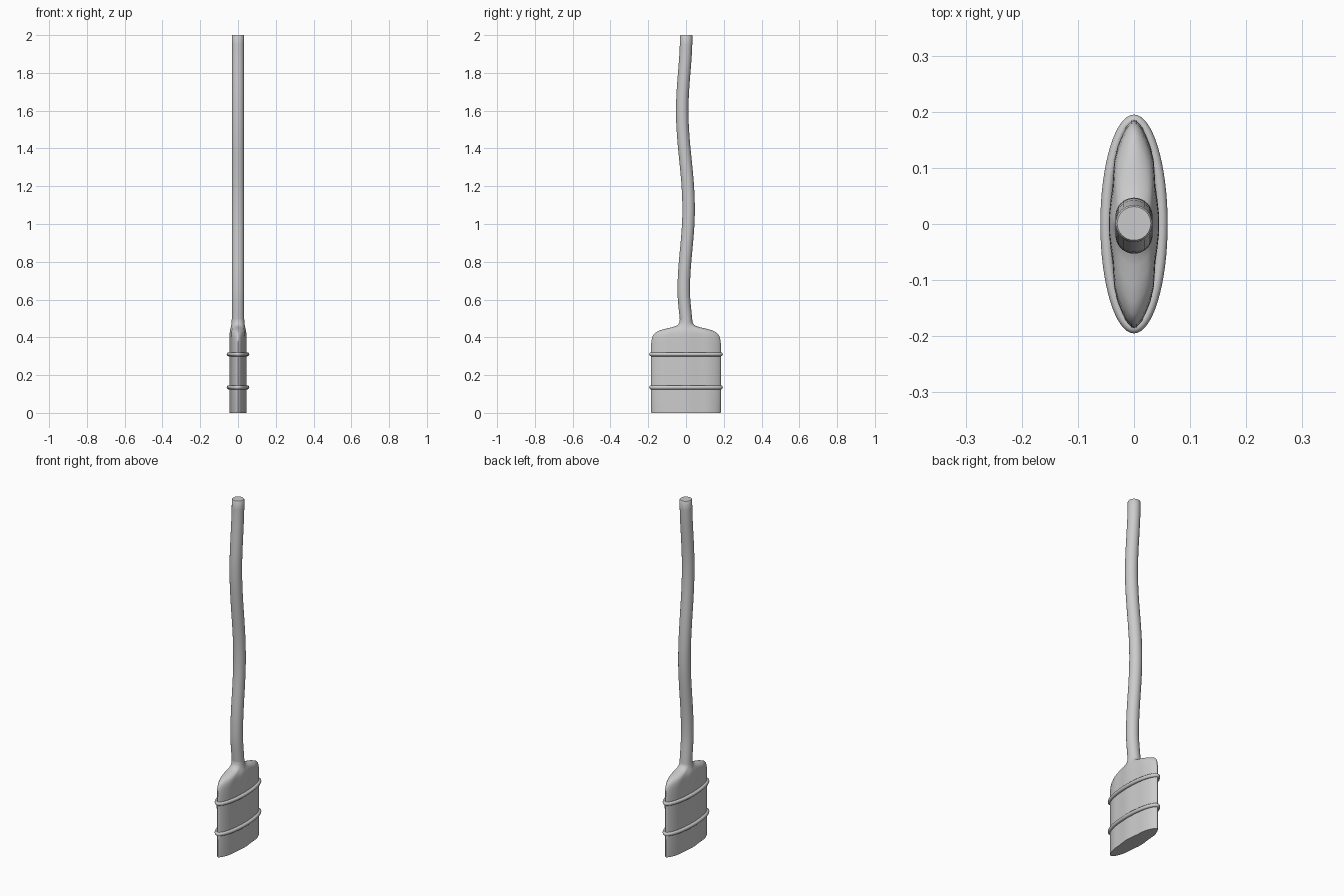
import bpy, bmesh, math

if "Cube" in bpy.data.objects:
    bpy.data.objects.remove(bpy.data.objects["Cube"])


def loft(name, rings):
    """Skin stacked rings of points and cap both ends."""
    bm = bmesh.new()
    loops = [[bm.verts.new(p) for p in ring] for ring in rings]
    n = len(loops[0])
    for a, b in zip(loops, loops[1:]):
        for i in range(n):
            j = (i + 1) % n
            bm.faces.new((a[i], a[j], b[j], b[i]))
    bm.faces.new(loops[0][::-1])
    bm.faces.new(loops[-1])
    finish(name, bm)


def finish(name, bm):
    bmesh.ops.recalc_face_normals(bm, faces=bm.faces)
    mesh = bpy.data.meshes.new(name)
    bm.to_mesh(mesh)
    bm.free()
    obj = bpy.data.objects.new(name, mesh)
    bpy.context.collection.objects.link(obj)
    bpy.ops.object.select_all(action='DESELECT')
    obj.select_set(True)
    bpy.context.view_layer.objects.active = obj
    bpy.ops.object.shade_smooth_by_angle(angle=math.radians(40))


R = 0.033

# Gently wavering handle: centre line (z, y), eased between bends
path = [(0.42, 0.004), (0.65, -0.012), (1.08, 0.014), (1.6, -0.02), (2.0, 0.001)]
centres = []
for (z0, y0), (z1, y1) in zip(path, path[1:]):
    for k in range(8):
        t = k / 8
        centres.append((z0 + (z1 - z0) * t, y0 + (y1 - y0) * (1 - math.cos(math.pi * t)) / 2, R))
centres += [(1.996, 0.001, R), (2.0, 0.001, R - 0.003)]
loft("handle", [[(r * math.cos(a), y + r * math.sin(a), z)
                 for a in (math.tau * i / 32 for i in range(32))]
                for z, y, r in centres])

# Brush head: mirrored quarter section that bulges at the middle
quarter = [(.045, 0), (.0445, .018), (.042, .04), (.038, .07), (.0365, .095), (.035, .115),
           (.029, .14), (.021, .16), (.012, .177), (.005, .184), (0, .186)]
half = quarter + [(-x, y) for x, y in quarter[-2::-1]]
section = half + [(x, -y) for x, y in half[-2:0:-1]]


def head_ring(z, width, depth, blend):
    """Section scaled in y and x, blended towards the round neck."""
    n = len(section)
    ring = []
    for i, (x, y) in enumerate(section):
        a = math.tau * i / n
        ring.append((x * depth * (1 - blend) + R * math.cos(a) * blend,
                     y * width * (1 - blend) + R * math.sin(a) * blend, z))
    return ring


profile = [(0, .985, 1, 0), (.004, .99, 1, 0), (.135, .995, 1, 0), (.31, 1, 1, 0), (.37, .99, 1, 0),
           (.395, .97, 1, 0), (.413, .935, .99, 0), (.427, .86, .97, 0), (.437, .76, .94, .03),
           (.446, .62, .9, .1), (.453, .48, .88, .25), (.46, .38, .88, .45),
           (.468, .3, .87, .65), (.48, .23, .85, .85), (.495, .18, .75, 1)]
loft("brush_head", [head_ring(*p) for p in profile])


# Oval binding bands
def band(name, z, a=.0495, b=.1845, tube=.0105, seg=64, sides=12):
    bm = bmesh.new()
    loops = []
    for i in range(seg):
        t = math.tau * i / seg
        c, s = math.cos(t), math.sin(t)
        loops.append([bm.verts.new(((a + tube * math.cos(u)) * c,
                                    (b + tube * math.cos(u)) * s,
                                    z + tube * math.sin(u)))
                      for u in (math.tau * k / sides for k in range(sides))])
    for i in range(seg):
        p, q = loops[i], loops[(i + 1) % seg]
        for k in range(sides):
            m = (k + 1) % sides
            bm.faces.new((p[k], q[k], q[m], p[m]))
    finish(name, bm)


band("lower_band", .135)
band("upper_band", .31)
